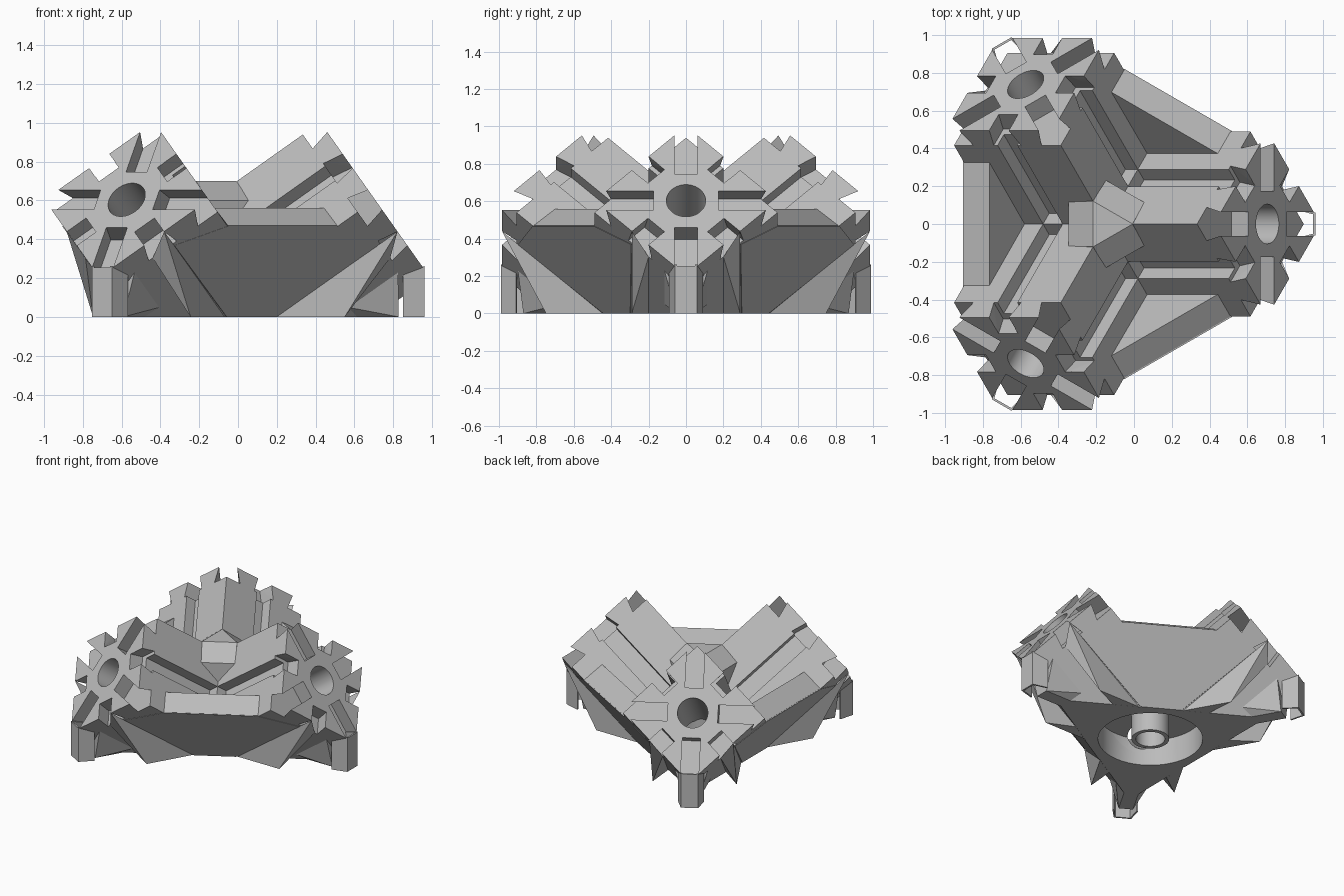
import bpy, bmesh
from math import radians, sqrt, pi
from mathutils import Matrix, Vector

if "Cube" in bpy.data.objects:
    bpy.data.objects.remove(bpy.data.objects["Cube"], do_unlink=True)

HALF = 0.346             # half side of each square beam
TIP = HALF * sqrt(2)     # beam corner distance from its axis
END = 1.045              # arm length from the hub centre
POCKET = 0.11            # depth of the dovetail pockets
SHIFT = Matrix.Translation((-0.147, 0, 0))

grey = bpy.data.materials.new("plain grey")
grey.use_nodes = True
grey.diffuse_color = (0.5, 0.5, 0.5, 1)
grey.node_tree.nodes["Principled BSDF"].inputs["Base Color"].default_value = (0.5, 0.5, 0.5, 1)


def add(name, bm):
    bmesh.ops.recalc_face_normals(bm, faces=bm.faces)
    mesh = bpy.data.meshes.new(name)
    bm.to_mesh(mesh)
    bm.free()
    mesh.materials.append(grey)
    ob = bpy.data.objects.new(name, mesh)
    bpy.context.collection.objects.link(ob)
    return ob


def hull(name, points):
    bm = bmesh.new()
    for p in points:
        bm.verts.new(p)
    found = bmesh.ops.convex_hull(bm, input=bm.verts)
    spare = [v for v in found["geom_interior"] if isinstance(v, bmesh.types.BMVert)]
    bmesh.ops.delete(bm, geom=spare, context='VERTS')
    bmesh.ops.dissolve_limit(bm, angle_limit=0.01, verts=bm.verts, edges=bm.edges)
    return add(name, bm)


def cylinder(name, radius, start, end):
    start, end = Vector(start), Vector(end)
    axis = end - start
    turn = axis.to_track_quat('Z', 'Y').to_matrix().to_4x4()
    bm = bmesh.new()
    bmesh.ops.create_cone(bm, cap_ends=True, segments=48, radius1=radius, radius2=radius,
                          depth=axis.length, matrix=Matrix.Translation((start + end) / 2) @ turn)
    return add(name, bm)


def cut(ob, tool):
    mod = ob.modifiers.new("cut", 'BOOLEAN')
    mod.operation, mod.solver, mod.object = 'DIFFERENCE', 'EXACT', tool
    bpy.context.view_layer.update()
    graph = bpy.context.evaluated_depsgraph_get()
    mesh = bpy.data.meshes.new_from_object(ob.evaluated_get(graph))
    ob.modifiers.clear()
    ob.data = mesh
    bpy.data.objects.remove(tool, do_unlink=True)


def spin(k):
    return Matrix.Rotation(k * 2 * pi / 3, 4, 'Z')


# Arm frame: d along the arm, u sideways, v upward across it
D = Vector((sqrt(2 / 3), 0, sqrt(1 / 3)))
U = Vector((0, 1, 0))
V = Vector((-sqrt(1 / 3), 0, sqrt(2 / 3)))


def arm(d, u, v):
    return D * d + U * u + V * v


def polar(n, t, z):
    # panel frame facing away from the front right valley
    return Matrix.Rotation(radians(-60), 3, 'Z') @ Vector((n, t, z))


def ground_tool():
    return hull("ground cutter", [(x, y, z) for x in (-2, 2) for y in (-2, 2) for z in (-2, 0)])


def cavity_tool():
    return cylinder("cavity cutter", 0.36, (0, 0, -0.1), (0, 0, 0.2))


def slot_tool(k, front, back, wide_front, wide_back, floor):
    # radial slot number k of eight, reaching out from the arm's axis
    turn = Matrix.Rotation(k * pi / 4, 2)
    pts = []
    for d, w in ((front, wide_front), (back, wide_back)):
        for r in (floor, 0.7):
            for side in (-w, w):
                u, v = turn @ Vector((side, r))
                pts.append(arm(d, u, v))
    return hull("slot cutter", pts)


def bore_tool(k, start):
    m = spin(k)
    return cylinder("bore cutter", 0.105, m @ arm(start, 0, 0), m @ arm(1.2, 0, 0))


def place(master, name):
    # finish one part and repeat it around the hub
    for k in range(3):
        ob = master if k == 0 else master.copy()
        if k:
            bpy.context.collection.objects.link(ob)
        ob.name = f"{name}_{k + 1}"
        ob.matrix_world = SHIFT @ spin(k)


def smooth(ob):
    bpy.ops.object.select_all(action='DESELECT')
    ob.select_set(True)
    bpy.context.view_layer.objects.active = ob
    bpy.ops.object.shade_smooth_by_angle(angle=radians(20))


# Arm: square beam on its corner, with dovetail end pockets, top channels and a bore
diamond = [(0, TIP), (TIP, 0), (0, -TIP), (-TIP, 0)]
beam = hull("arm", [arm(d, u, v) for d in (HALF, END) for u, v in diamond])
for k in range(8):
    floor = 0.225 if k % 2 else 0.175
    cut(beam, slot_tool(k, END + 0.01, END - POCKET, 0.06, 0.088, floor))
for k in (1, 7):
    cut(beam, slot_tool(k, END + 0.02, HALF - 0.02, 0.0636, 0.0636, 0.266))
cut(beam, bore_tool(0, 0.1))
cut(beam, ground_tool())
cut(beam, cavity_tool())
smooth(beam)
place(beam, "arm")

# Core cube where the arms meet, opened underneath
axes = [spin(k).to_3x3() @ D for k in range(3)]
core = hull("core", [axes[0] * a + axes[1] * b + axes[2] * c for a in (-HALF, HALF)
                     for b in (-HALF, HALF) for c in (-HALF, HALF)])
cut(core, ground_tool())
cut(core, cavity_tool())
for k in range(3):
    cut(core, bore_tool(k, 0))
smooth(core)
core.matrix_world = SHIFT

# Collar tube hanging in the core opening
collar = cylinder("collar", 0.13, (0, 0, 0), (0, 0, 0.3))
cut(collar, cylinder("collar cutter", 0.1, (0, 0, -0.1), (0, 0, 0.25)))
smooth(collar)
collar.matrix_world = SHIFT

# Hub cap over the meeting ridges
cap_points = []
for k in range(3):
    for side in (-0.12, 0.12):
        for n, z in ((0.07, 0.7), (0.2, 0.6), (0.2, 0.42)):
            cap_points.append(spin(k) @ polar(n, side, z))
hull("hub_cap", cap_points).matrix_world = SHIFT

# Web: triangular slab closing each valley between two arms
web_points = []
for n, t, z in ((0.565, 0, 0.2), (0.753, 0.325, 0.47), (0.753, -0.325, 0.47)):
    web_points += [polar(n, t, z), polar(n - 0.135, t, z + 0.09)]
place(hull("web", web_points), "web")

# Wall panel: thin skin running flush across two arms and the web
skin = []
for t, z in ((0.144, 0), (0.606, 0.368), (0.325, 0.468)):
    for side in (-t, t):
        n = 0.424 + 0.707 * z
        skin += [polar(n - 0.004, side, z), polar(n + 0.004, side, z)]
place(hull("wall_panel", skin), "wall_panel")

# Fins: upright wedges along both lower sides of each arm
for side, label in ((1, "left_fin"), (-1, "right_fin")):
    fin = hull(label, [arm(END, 0.29 * side, -0.2), arm(0.283, 0.29 * side, -0.2),
                       arm(0.569, 0.29 * side, -0.402), arm(END - POCKET, 0.2 * side, -0.29),
                       arm(0.41, 0.2 * side, -0.29)])
    place(fin, label)

# Keel below each arm, just behind the foot
keel = hull("keel", [arm(d, s * 0.12, -0.36) for d in (0.6, END - POCKET) for s in (-1, 1)]
            + [(r, s * 0.05, 0) for r in (0.7, 0.975) for s in (-1, 1)])
place(keel, "keel")

# Foot: thin upright channel under the lowest pocket
OUT, BACK, THIN = 1.107, 0.997, 0.012
front = hull("foot_front", [(x, y, z) for x in (OUT - THIN, OUT) for y in (-0.06, 0.06)
                            for z in (0, 0.255)])
place(front, "foot_front")
for s, label in ((1, "foot_left"), (-1, "foot_right")):
    wall = []
    for x, y, top in ((OUT, 0.06, 0.262), (BACK, 0.09, 0.22)):
        for w in (y - THIN, y):
            wall += [(x, s * w, 0), (x, s * w, top)]
    place(hull(label, wall), label)
